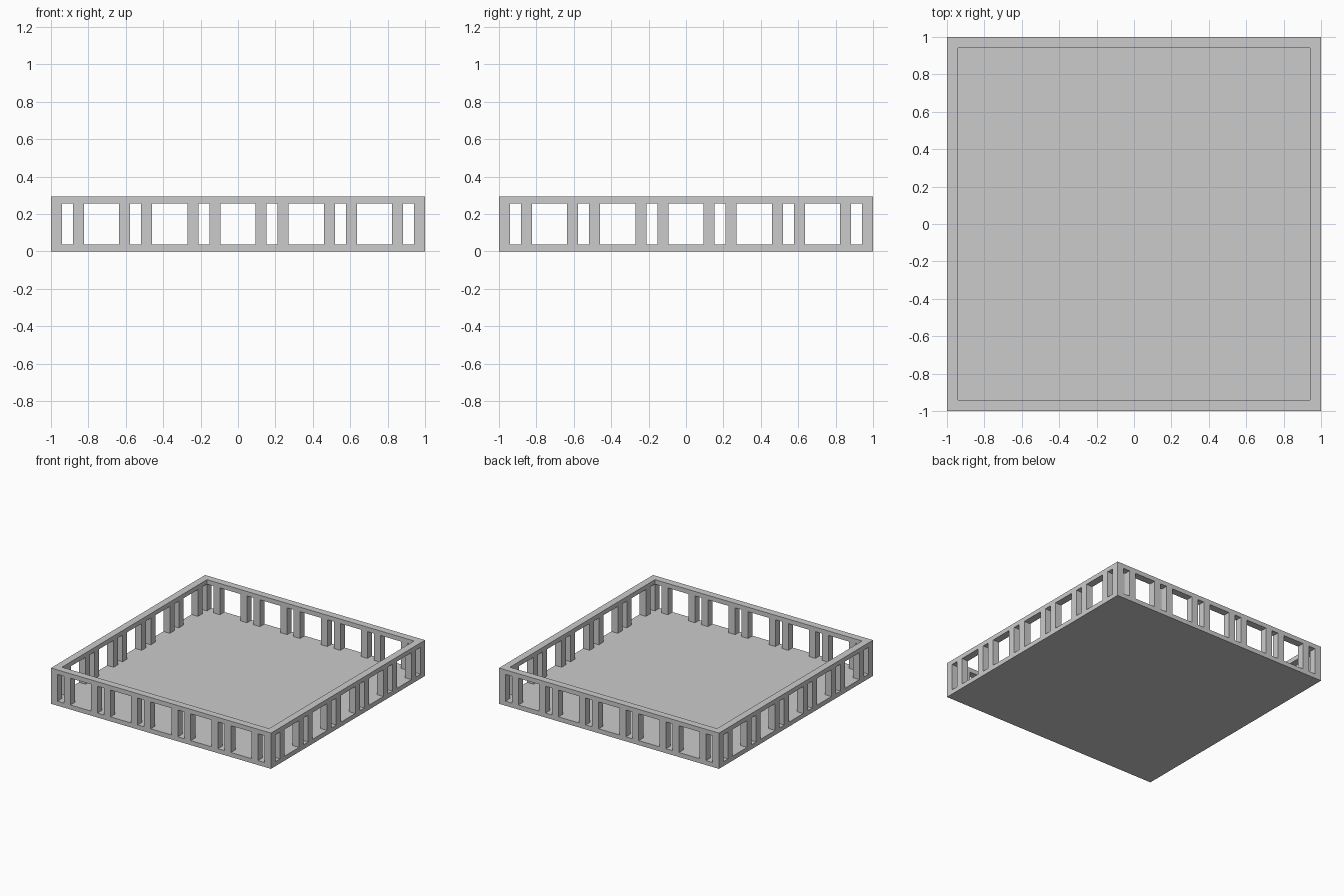
import bpy

if "Cube" in bpy.data.objects:
    bpy.data.objects.remove(bpy.data.objects["Cube"])

U = 1 / 17            # post width and rail width
H = 5 * U             # overall height
T = 0.037             # floor and rail thickness
BAY = 6.2 * U         # spacing of the post pairs
C = 1 - U / 2         # centre line of the walls


def box(name, center, size):
    x, y, z = (s / 2 for s in size)
    verts = [(i * x, j * y, k * z) for i in (-1, 1) for j in (-1, 1) for k in (-1, 1)]
    faces = [(0, 1, 3, 2), (4, 6, 7, 5), (0, 4, 5, 1), (2, 3, 7, 6), (0, 2, 6, 4), (1, 5, 7, 3)]
    mesh = bpy.data.meshes.new(name)
    mesh.from_pydata(verts, [], faces)
    ob = bpy.data.objects.new(name, mesh)
    ob.location = center
    bpy.context.collection.objects.link(ob)
    return ob


# Floor slab
box("floor_slab", (0, 0, T / 2), (2, 2, T))

# Top rail: one square ring
outer = [(-1, -1), (1, -1), (1, 1), (-1, 1)]
verts = [(x * r, y * r, z) for z in (H - T, H) for r in (1, 1 - U) for x, y in outer]
faces = []
for i in range(4):
    j = (i + 1) % 4
    faces += [(i, j, j + 8, i + 8), (j + 4, i + 4, i + 12, j + 12),
              (j, i, i + 4, j + 4), (i + 8, j + 8, j + 12, i + 12)]
mesh = bpy.data.meshes.new("top_rail")
mesh.from_pydata(verts, [], faces)
bpy.context.collection.objects.link(bpy.data.objects.new("top_rail", mesh))

# Posts between floor and rail
size = (U, U, H - 2 * T)
z = H / 2
for sx, sy in outer:
    box("corner_post", (sx * C, sy * C, z), size)

# Pairs of posts, centred on narrow slots; the end pairs share the corner post
offsets = [(k - 2.5) * BAY + s * U for k in range(6) for s in (-1, 1)][1:-1]
for p in offsets:
    for s in (-1, 1):
        box("front_back_post", (p, s * C, z), size)
        box("side_post", (s * C, p, z), size)
